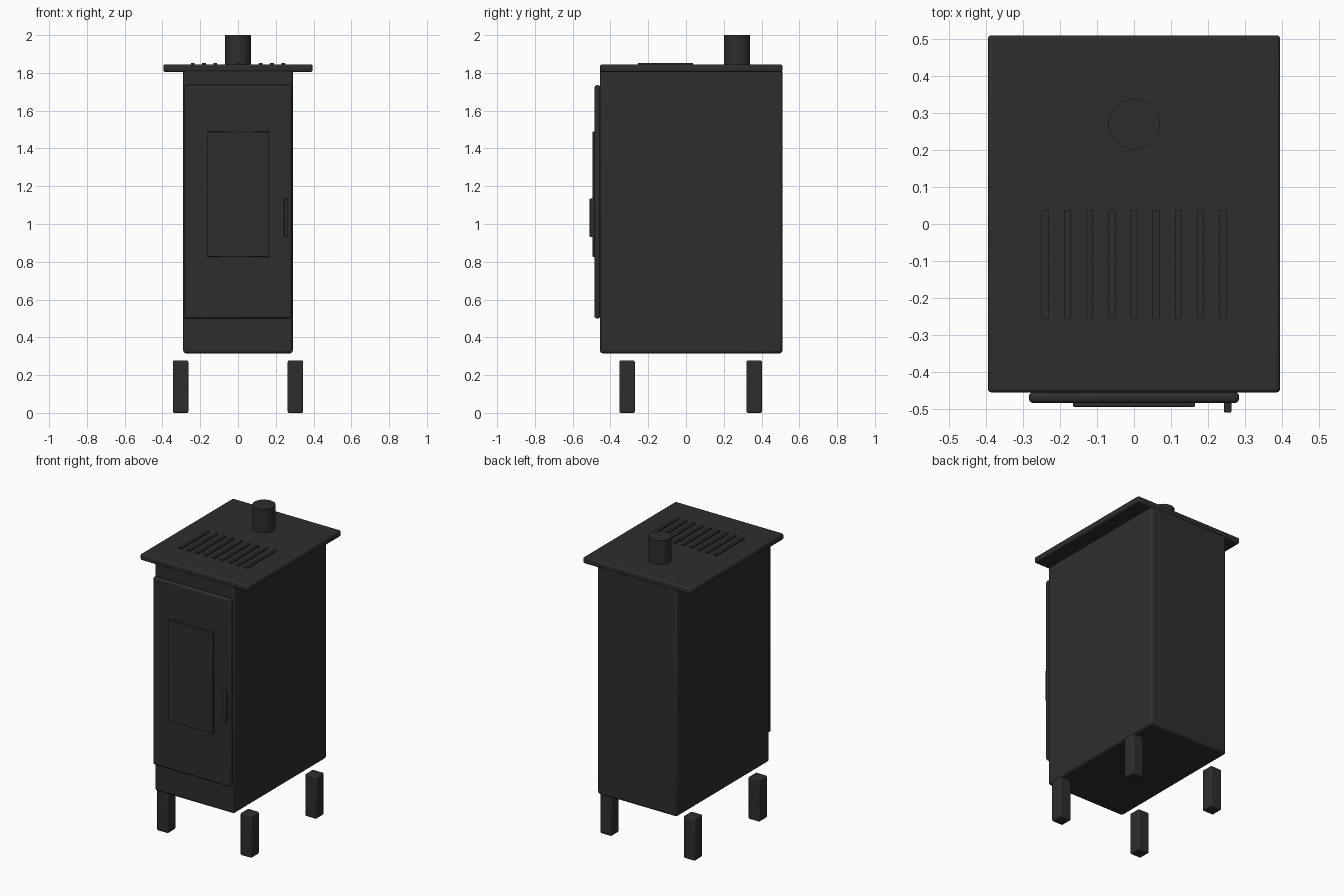
import bpy

if "Cube" in bpy.data.objects:
    bpy.data.objects.remove(bpy.data.objects["Cube"])

iron = bpy.data.materials.new("black_iron")
iron.diffuse_color = (0.027, 0.027, 0.027, 1)
iron.use_nodes = True
iron.node_tree.nodes["Principled BSDF"].inputs["Base Color"].default_value = iron.diffuse_color


def finish(ob, name, bevel, segments=3):
    ob.name = name
    ob.data.materials.append(iron)
    if bevel:
        mod = ob.modifiers.new("rounded_edges", 'BEVEL')
        mod.width = bevel
        mod.segments = segments
        mod.limit_method = 'ANGLE'
    bpy.ops.object.shade_smooth_by_angle()


def box(name, x, y, z, bevel=0.0, segments=3):
    """Box from (min, max) ranges, with rounded edges."""
    bpy.ops.mesh.primitive_cube_add(
        size=1, location=[(r[0] + r[1]) / 2 for r in (x, y, z)])
    ob = bpy.context.object
    ob.scale = [r[1] - r[0] for r in (x, y, z)]
    bpy.ops.object.transform_apply(location=False, rotation=False, scale=True)
    finish(ob, name, bevel, segments)


# Firebox and overhanging top plate
box("stove_body", (-0.29, 0.29), (-0.455, 0.51), (0.315, 1.82), 0.015)
box("top_plate", (-0.395, 0.395), (-0.455, 0.51), (1.805, 1.845), 0.01)

# Door with window pane and handle
box("door", (-0.284, 0.284), (-0.484, -0.454), (0.5, 1.735), 0.012)
box("window_pane", (-0.165, 0.165), (-0.494, -0.48), (0.825, 1.49), 0.003, 2)
box("door_handle", (0.243, 0.263), (-0.51, -0.48), (0.93, 1.135), 0.004, 2)

# Raised vent bars on the top
for i in range(9):
    cx = (i - 4) * 0.06
    box("vent_bar", (cx - 0.0095, cx + 0.0095), (-0.255, 0.038), (1.84, 1.853))

# Flue pipe
bpy.ops.mesh.primitive_cylinder_add(
    vertices=48, radius=0.069, depth=0.16, location=(0, 0.27, 1.92))
finish(bpy.context.object, "flue_pipe", 0)

# Four legs
for cx in (-0.304, 0.304):
    for cy in (-0.312, 0.361):
        box("leg", (cx - 0.041, cx + 0.041), (cy - 0.041, cy + 0.041),
            (0, 0.277), 0.008)
